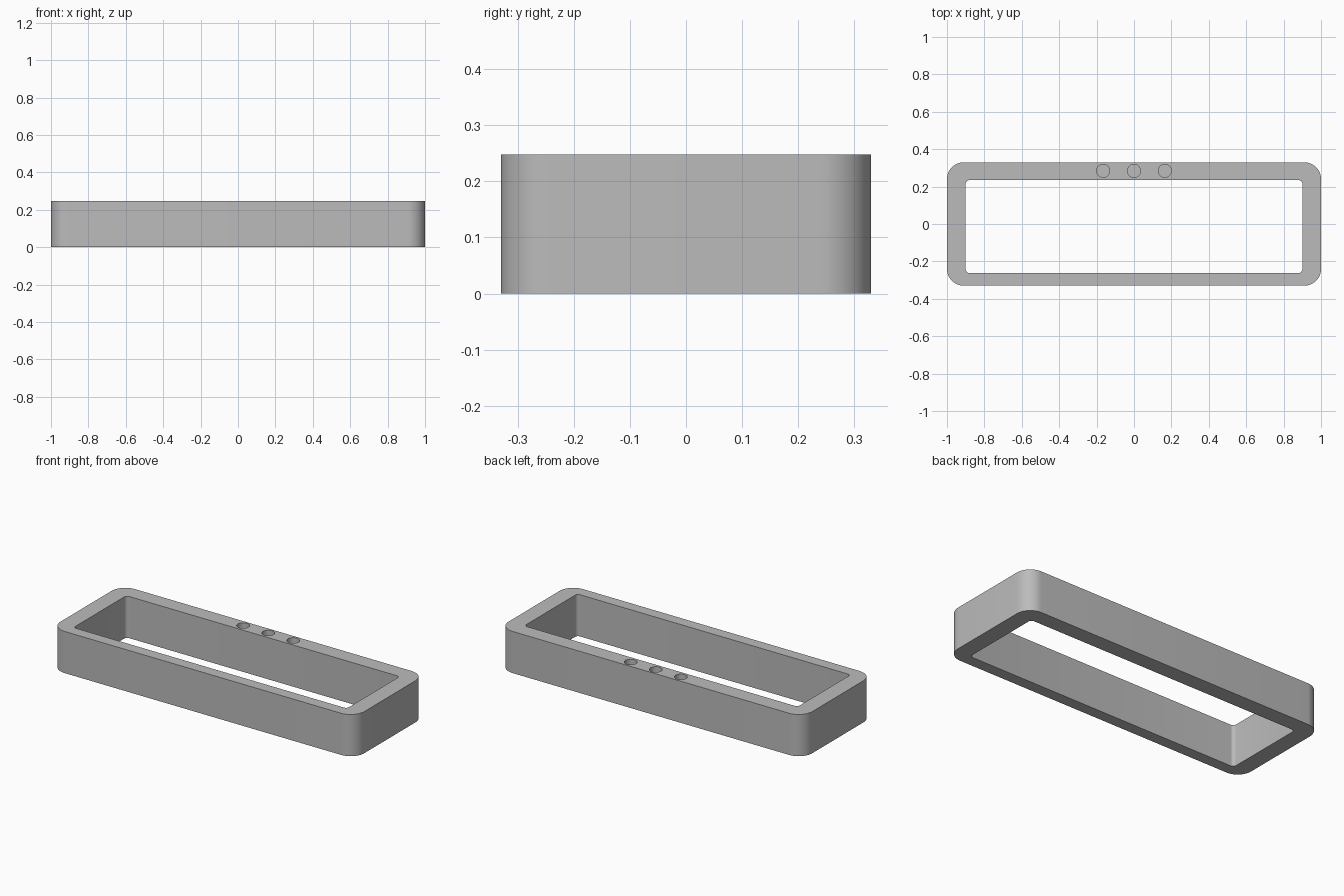
import bpy
import bmesh
import math

default = bpy.data.objects.get("Cube")
if default:
    bpy.data.objects.remove(default, do_unlink=True)

HEIGHT = 0.248

grey = bpy.data.materials.new("plain grey")
grey.use_nodes = True
grey.diffuse_color = (0.5, 0.5, 0.5, 1)
grey.node_tree.nodes["Principled BSDF"].inputs["Base Color"].default_value = (0.5, 0.5, 0.5, 1)


def rounded_outline(x0, x1, y0, y1, radius, steps=12):
    """Counter-clockwise rounded rectangle."""
    corners = [(x1 - radius, y1 - radius), (x0 + radius, y1 - radius),
               (x0 + radius, y0 + radius), (x1 - radius, y0 + radius)]
    points = []
    for quarter, (cx, cy) in enumerate(corners):
        for i in range(steps + 1):
            a = (quarter + i / steps) * math.pi / 2
            points.append((cx + radius * math.cos(a), cy + radius * math.sin(a)))
    return points


def circle_outline(cx, cy, radius, sides=32):
    return [(cx + radius * math.cos(math.tau * i / sides),
             cy + radius * math.sin(math.tau * i / sides)) for i in range(sides)]


def prism(name, outline, bottom, top):
    """Closed upright prism from a flat outline."""
    bm = bmesh.new()
    base = bm.faces.new([bm.verts.new((x, y, bottom)) for x, y in outline])
    wall = bmesh.ops.extrude_face_region(bm, geom=[base], use_keep_orig=True)
    raised = [v for v in wall["geom"] if isinstance(v, bmesh.types.BMVert)]
    bmesh.ops.translate(bm, verts=raised, vec=(0, 0, top - bottom))
    bmesh.ops.recalc_face_normals(bm, faces=bm.faces[:])
    mesh = bpy.data.meshes.new(name)
    bm.to_mesh(mesh)
    bm.free()
    mesh.materials.append(grey)
    obj = bpy.data.objects.new(name, mesh)
    bpy.context.collection.objects.link(obj)
    return obj


# Frame body with rounded outer corners
frame = prism("frame", rounded_outline(-1, 1, -0.33, 0.33, 0.09), 0, HEIGHT)

# Cutters: the through opening, then three blind holes in the thicker back rail
cutters = [prism("opening_cutter",
                 rounded_outline(-0.9, 0.9, -0.262, 0.235, 0.02, 6), -0.1, HEIGHT + 0.1)]
for x in (-0.165, 0, 0.165):
    cutters.append(prism("hole_cutter", circle_outline(x, 0.284, 0.035),
                         HEIGHT - 0.12, HEIGHT + 0.1))

bpy.ops.object.select_all(action="DESELECT")
bpy.context.view_layer.objects.active = frame
frame.select_set(True)
for cutter in cutters:
    cutter.hide_render = True
    cut = frame.modifiers.new(cutter.name, "BOOLEAN")
    cut.operation = "DIFFERENCE"
    cut.solver = "EXACT"
    cut.object = cutter
    bpy.ops.object.modifier_apply(modifier=cut.name)
    bpy.data.objects.remove(cutter, do_unlink=True)

# Smooth round walls, crisp rims
bpy.ops.object.shade_smooth_by_angle(angle=math.radians(30))
